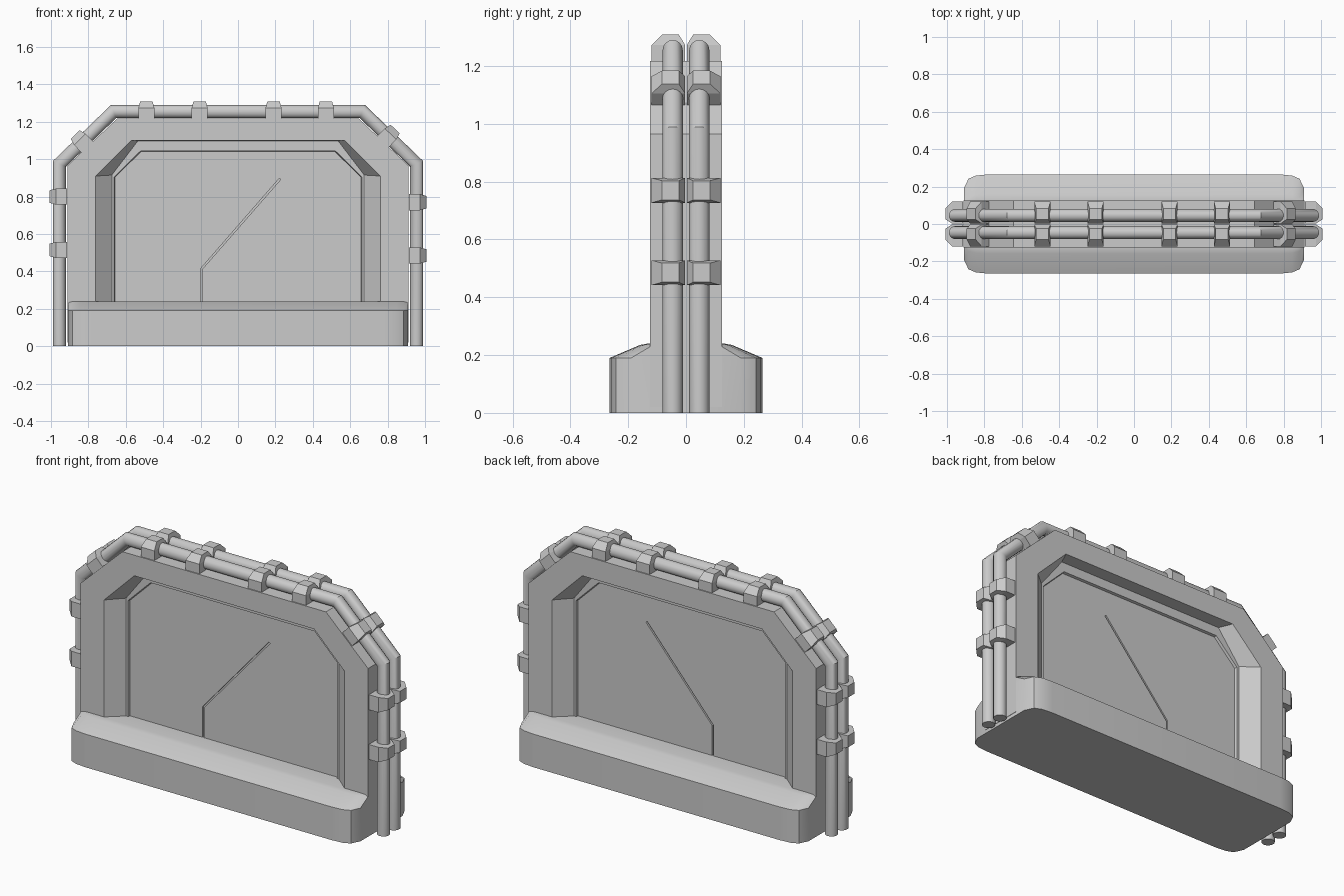
import bpy, bmesh, math
from mathutils import Vector

if "Cube" in bpy.data.objects:
    bpy.data.objects.remove(bpy.data.objects["Cube"])


def make_object(name, bm):
    bmesh.ops.remove_doubles(bm, verts=bm.verts, dist=1e-5)
    bmesh.ops.recalc_face_normals(bm, faces=bm.faces)
    me = bpy.data.meshes.new(name)
    bm.to_mesh(me)
    bm.free()
    ob = bpy.data.objects.new(name, me)
    bpy.context.collection.objects.link(ob)
    return ob


def loft(bm, rings, cap_start=True, cap_end=True):
    loops = [[bm.verts.new(p) for p in r] for r in rings]
    for a, b in zip(loops, loops[1:]):
        for i in range(len(a)):
            j = (i + 1) % len(a)
            bm.faces.new((a[i], a[j], b[j], b[i]))
    if cap_start:
        bm.faces.new(loops[0][::-1])
    if cap_end:
        bm.faces.new(loops[-1])


def smooth(ob, angle=35):
    bpy.ops.object.select_all(action='DESELECT')
    ob.select_set(True)
    bpy.context.view_layer.objects.active = ob
    bpy.ops.object.shade_smooth_by_angle(angle=math.radians(angle))


# Base: rounded plan, vertical sides, top sloping in toward the wall
corner = [(0.91, 0.19), (0.885, 0.242), (0.845, 0.259), (0.78, 0.265)]
plan = corner + [(-x, y) for x, y in corner[::-1]]
plan += [(-x, -y) for x, y in plan]
bm = bmesh.new()
loft(bm, [[(x, y * s, z) for x, y in plan]
          for z, s in ((0, 1), (0.19, 1), (0.235, 0.6), (0.24, 0.5))])
smooth(make_object("base", bm))


# Wall: half built from chamfered arch rings, mirrored front to back
def arch(y, bottom, side, shoulder, top_x, top):
    half = [(side, bottom), (side, shoulder), (top_x, top)]
    return [(x, y, z) for x, z in half] + [(-x, y, z) for x, z in half[::-1]]


bm = bmesh.new()
loft(bm, [
    arch(0, 0.02, 0.912, 0.965, 0.645, 1.218),
    arch(-0.125, 0.02, 0.912, 0.965, 0.645, 1.218),
    arch(-0.125, 0.2, 0.762, 0.91, 0.57, 1.10),
    arch(-0.05, 0.2, 0.675, 0.915, 0.535, 1.098),
    arch(-0.05, 0.2, 0.662, 0.905, 0.52, 1.045),
    arch(-0.036, 0.2, 0.658, 0.903, 0.518, 1.041),
], cap_start=False)
wall = make_object("wall", bm)
mirror = wall.modifiers.new("mirror", 'MIRROR')
mirror.use_axis = (False, True, False)

# Thin bent seam cut into both recessed faces
w = 0.004
seam = [(-0.195 - w, 0.2), (-0.195 + w, 0.2), (-0.195 + w, 0.412),
        (0.225 + w, 0.892), (0.225 - w, 0.898), (-0.195 - w, 0.416)]
bm = bmesh.new()
for s in (-1, 1):
    loft(bm, [[(x, s * y, z) for x, z in seam] for y in (0.026, 0.06)])
cutter = make_object("seam_cutter", bm)
cutter.hide_render = True
cutter.hide_viewport = True
cut = wall.modifiers.new("seam", 'BOOLEAN')
cut.operation = 'DIFFERENCE'
cut.solver = 'EXACT'
cut.object = cutter

# Two pipes running up, over and down the wall edge
path = [(-0.955, 0), (-0.955, 0.975), (-0.665, 1.255)]
path += [(-x, z) for x, z in path[::-1]]
for name, y in (("front_pipe", -0.046), ("back_pipe", 0.046)):
    bm = bmesh.new()
    rings = []
    for i, p in enumerate(path):
        p = Vector(p)
        a = (p - Vector(path[i - 1])).normalized() if i else None
        b = (Vector(path[i + 1]) - p).normalized() if i < len(path) - 1 else None
        a, b = a or b, b or a
        t = (a + b).normalized()
        n = Vector((-t.y, t.x)) / t.dot(a)
        ring = []
        for k in range(16):
            ang = math.tau * k / 16
            q = p + n * 0.035 * math.cos(ang)
            ring.append((q.x, y + 0.035 * math.sin(ang), q.y))
        rings.append(ring)
    loft(bm, rings)
    smooth(make_object(name, bm))

# Clips: a pair of chamfered blocks over the pipes at each position
# profile entries: y, outward offset from the pipe centre, half width
profile = [(0.003, -0.042, 0.043), (0.003, 0.018, 0.043), (0.025, 0.054, 0.033),
           (0.083, 0.054, 0.033), (0.119, 0.018, 0.043), (0.119, -0.042, 0.043)]


def clip(name, x, z, nx, nz):
    n = Vector((nx, 0, nz)).normalized()
    t = Vector((n.z, 0, -n.x))
    bm = bmesh.new()
    for s in (-1, 1):
        vs = [bm.verts.new(Vector((x, s * y, z)) + n * o + t * e * hw)
              for y, o, hw in profile for e in (-1, 1)]
        bmesh.ops.convex_hull(bm, input=vs)
    make_object(name, bm)


spots = [(x, 1.255, 0, 1) for x in (-0.49, -0.205, 0.19, 0.47)]
spots += [(-0.955, z, -1, 0) for z in (0.80, 0.515)]
spots += [(0.955, z, 1, 0) for z in (0.77, 0.485)]
spots += [(-0.833, 1.093, -0.28, 0.29), (0.803, 1.122, 0.28, 0.29)]
for i, spot in enumerate(spots):
    clip(f"pipe_clip_{i + 1}", *spot)
